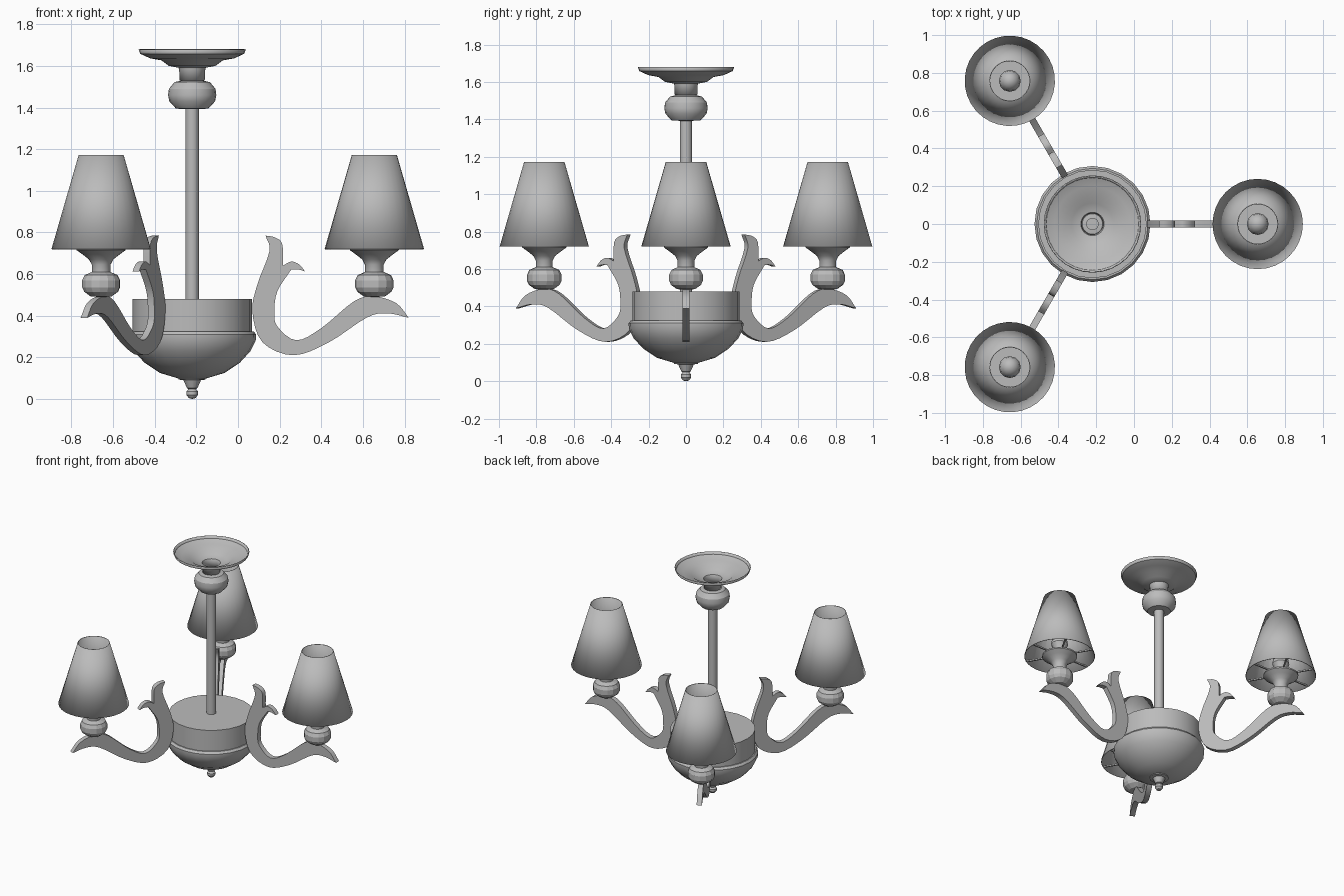
import bpy
import bmesh
import math
from mathutils import Matrix, Vector

default_cube = bpy.data.objects.get("Cube")
if default_cube:
    bpy.data.objects.remove(default_cube, do_unlink=True)

CENTRE = Matrix.Translation((-0.22, 0, 0))
LAMP_RADIUS = 0.875
ARM_COUNT = 3

metal = bpy.data.materials.new("plain_grey")
metal.use_nodes = True
grey = (0.5, 0.5, 0.5, 1)
metal.diffuse_color = grey
metal.node_tree.nodes["Principled BSDF"].inputs["Base Color"].default_value = grey


def finish(name, bm, smooth=True):
    """Turn a bmesh into a linked object with the grey material."""
    bmesh.ops.recalc_face_normals(bm, faces=bm.faces)
    mesh = bpy.data.meshes.new(name)
    bm.to_mesh(mesh)
    bm.free()
    mesh.materials.append(metal)
    obj = bpy.data.objects.new(name, mesh)
    bpy.context.collection.objects.link(obj)
    if smooth:
        bpy.ops.object.select_all(action="DESELECT")
        obj.select_set(True)
        bpy.context.view_layer.objects.active = obj
        bpy.ops.object.shade_smooth_by_angle(angle=math.radians(32))
    obj.matrix_world = CENTRE
    return obj


def lathe(name, profile, sides=24, smooth=True, thickness=0):
    """Revolve (radius, height) points about z; a zero radius closes the end."""
    bm = bmesh.new()
    verts = [bm.verts.new((r, 0, z)) for r, z in profile]
    edges = [bm.edges.new(pair) for pair in zip(verts, verts[1:])]
    bmesh.ops.spin(bm, geom=verts + edges, axis=(0, 0, 1), cent=(0, 0, 0),
                   angle=math.tau, steps=sides, use_merge=True)
    bmesh.ops.remove_doubles(bm, verts=bm.verts, dist=0.0001)
    obj = finish(name, bm, smooth)
    if thickness:
        shell = obj.modifiers.new("shell", "SOLIDIFY")
        shell.thickness = thickness
        shell.offset = -1
    return obj


def smooth_path(points, steps=4):
    """Catmull-Rom curve through the points, without the last point."""
    pts = [Vector(p) for p in points]
    pts = [2 * pts[0] - pts[1]] + pts + [2 * pts[-1] - pts[-2]]
    path = []
    for a, b, c, d in zip(pts, pts[1:], pts[2:], pts[3:]):
        for i in range(steps):
            t = i / steps
            path.append(0.5 * (2 * b + (c - a) * t
                               + (2 * a - 5 * b + 4 * c - d) * t ** 2
                               + (3 * b - a - 3 * c + d) * t ** 3))
    return path


def plate(name, outline, width):
    """Flat plate standing in the xz plane."""
    bm = bmesh.new()
    face = bm.faces.new([bm.verts.new((p.x, -width / 2, p.y)) for p in outline])
    grown = bmesh.ops.extrude_face_region(bm, geom=[face], use_keep_orig=True)
    moved = [v for v in grown["geom"] if isinstance(v, bmesh.types.BMVert)]
    bmesh.ops.translate(bm, verts=moved, vec=(0, width, 0))
    return finish(name, bm)


def repeat_around(obj, offset):
    """Place linked copies at equal angles around the central stem."""
    base = obj.name
    for i in range(ARM_COUNT):
        item = obj if i == 0 else obj.copy()
        if i:
            bpy.context.collection.objects.link(item)
        item.name = f"{base}_{i + 1}"
        turn = Matrix.Rotation(math.tau * i / ARM_COUNT, 4, "Z")
        item.matrix_world = CENTRE @ turn @ Matrix.Translation((offset, 0, 0))


# Central column
lathe("ceiling_canopy", [(0.252, 1.68), (0.245, 1.662), (0.2, 1.642),
                         (0.145, 1.632), (0.11, 1.606), (0.062, 1.596),
                         (0.057, 1.585), (0.054, 1.53)], sides=32, thickness=0.006)
lathe("upper_knob", [(0, 1.53), (0.05, 1.53), (0.085, 1.522), (0.112, 1.49),
                     (0.116, 1.46), (0.11, 1.43), (0.078, 1.395), (0, 1.39)], sides=20)
lathe("stem", [(0, 1.55), (0.033, 1.55), (0.033, 0.47), (0, 0.47)], sides=16)
lathe("drum", [(0, 0.48), (0.287, 0.48), (0.287, 0.31), (0, 0.31)])
lathe("bowl", [(0, 0.325), (0.295, 0.325), (0.307, 0.31), (0.305, 0.28),
               (0.28, 0.23), (0.23, 0.175), (0.155, 0.125), (0.065, 0.098), (0, 0.098)])
lathe("finial", [(0, 0.105), (0.065, 0.105), (0.065, 0.093), (0.042, 0.09),
                 (0.025, 0.052), (0.018, 0.048), (0.028, 0.036), (0.028, 0.02),
                 (0.016, 0.004), (0, 0)], sides=12)

# Scrolled arms, with sharp corners where the smooth runs meet
tail, leaf, notch, horn = (1.04, 0.39), (0.543, 0.612), (0.436, 0.641), (0.352, 0.785)
runs = [
    [tail, (0.98, 0.46), (0.873, 0.493), (0.777, 0.469), (0.62, 0.34), (0.5, 0.282),
     (0.409, 0.349), (0.395, 0.42), (0.409, 0.517), (0.476, 0.622)],
    [(0.476, 0.622), (0.51, 0.622), leaf],
    [leaf, (0.514, 0.646), (0.476, 0.66), notch],
    [notch, (0.433, 0.742), (0.4, 0.775), horn],
    [horn, (0.371, 0.71), (0.313, 0.55), (0.289, 0.42), (0.337, 0.273), (0.486, 0.21),
     (0.658, 0.273), (0.84, 0.392), (0.94, 0.411), tail],
]
arm_outline = [point for run in runs for point in smooth_path(run)]
repeat_around(plate("arm", arm_outline, 0.036), 0)

# Lamps
lamp_knob = lathe("lamp_knob", [(0, 0.49), (0.05, 0.492), (0.082, 0.515), (0.092, 0.535),
                                (0.092, 0.57), (0.08, 0.595), (0.045, 0.61), (0, 0.61)],
                  sides=14, smooth=False)
lamp_cup = lathe("lamp_cup", [(0, 0.6), (0.045, 0.6), (0.045, 0.645), (0.058, 0.67),
                              (0.09, 0.695), (0.118, 0.715), (0.118, 0.725), (0, 0.725)])
bulb = lathe("bulb", [(0, 0.72), (0.03, 0.725), (0.035, 0.76), (0.058, 0.81),
                      (0.052, 0.845), (0.03, 0.87), (0, 0.88)], sides=12)
shade = lathe("lamp_shade", [(0.239, 0.72), (0.108, 1.173)], sides=32, thickness=0.004)

# Spokes carrying the shade
bm = bmesh.new()
for i in range(6):
    place = (Matrix.Rotation(math.tau * i / 6, 4, "Z")
             @ Matrix.Translation((0.172, 0, 0.727))
             @ Matrix.Diagonal((0.125, 0.01, 0.01, 1)))
    bmesh.ops.create_cube(bm, size=1, matrix=place)
spokes = finish("shade_spokes", bm, smooth=False)

for part in (lamp_knob, lamp_cup, bulb, shade, spokes):
    repeat_around(part, LAMP_RADIUS)
